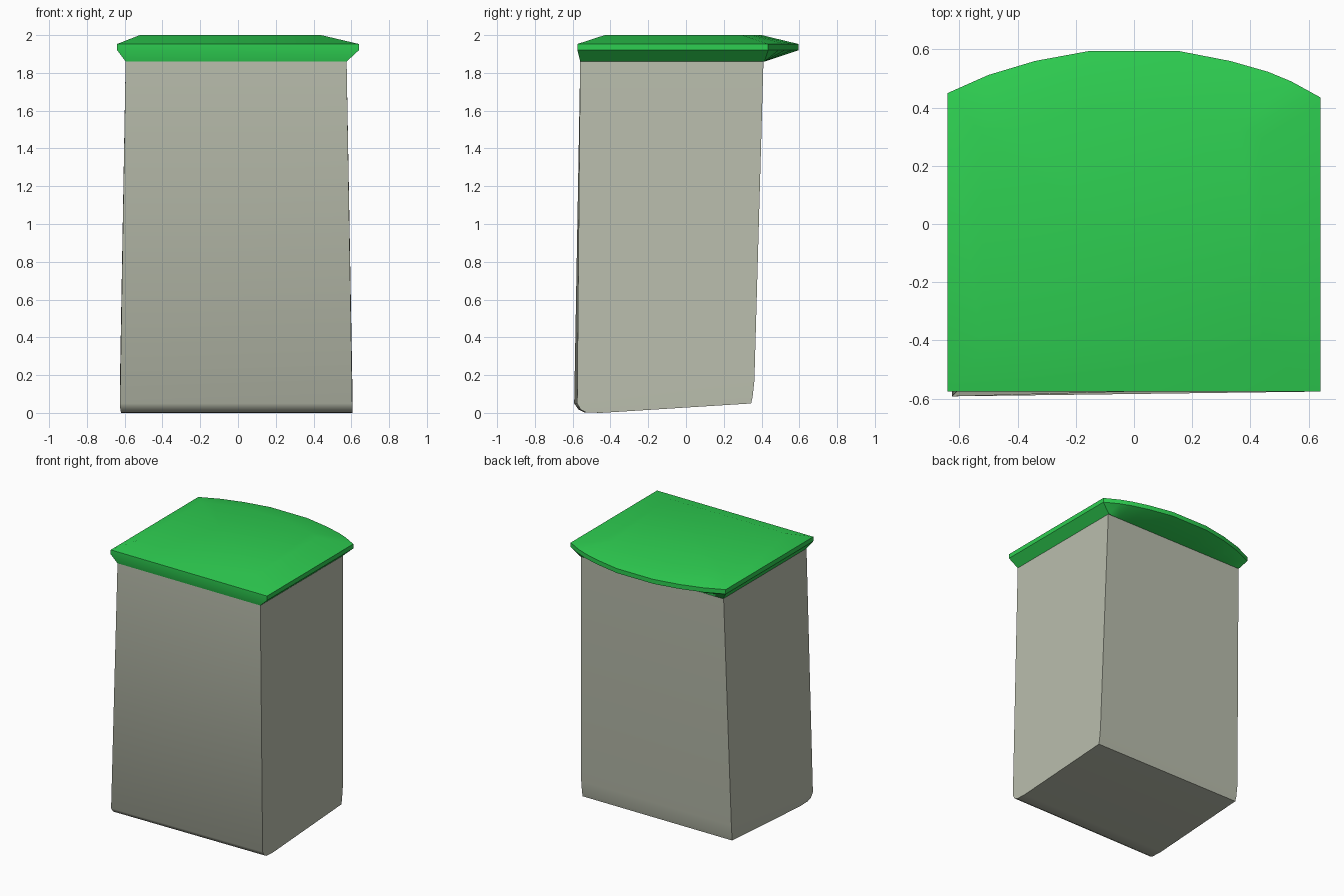
import bpy, bmesh, math

cube = bpy.data.objects.get("Cube")
if cube:
    bpy.data.objects.remove(cube, do_unlink=True)


def material(name, rgb):
    m = bpy.data.materials.new(name)
    m.use_nodes = True
    m.diffuse_color = (*rgb, 1)
    bsdf = next(n for n in m.node_tree.nodes if n.type == 'BSDF_PRINCIPLED')
    bsdf.inputs["Base Color"].default_value = (*rgb, 1)
    bsdf.inputs["Roughness"].default_value = 0.8
    return m


def loft(name, rings, mat, cap_top=True):
    """Skin a stack of equal-length rings, bottom to top, and cap the ends."""
    bm = bmesh.new()
    loops = [[bm.verts.new(p) for p in ring] for ring in rings]
    n = len(loops[0])
    for a, b in zip(loops, loops[1:]):
        for i in range(n):
            j = (i + 1) % n
            bm.faces.new((a[i], a[j], b[j], b[i]))
    bm.faces.new(loops[0][::-1])
    if cap_top:
        bm.faces.new(loops[-1])
    bmesh.ops.recalc_face_normals(bm, faces=bm.faces)
    mesh = bpy.data.meshes.new(name)
    bm.to_mesh(mesh)
    bm.free()
    mesh.materials.append(mat)
    obj = bpy.data.objects.new(name, mesh)
    bpy.context.collection.objects.link(obj)
    bpy.ops.object.select_all(action='DESELECT')
    obj.select_set(True)
    bpy.context.view_layer.objects.active = obj
    bpy.ops.object.shade_smooth_by_angle(angle=math.radians(35))
    return obj


beige = material("warm grey", (0.49, 0.515, 0.42))
green = material("bright green", (0.027, 0.62, 0.082))

# Bin body: tapered box with a sloping base and a rounded front lower edge
# level: left x, right x, front y (-x side), front y (+x side), front z, back y, back z
levels = [
    (-0.62, 0.605, -0.45, -0.45, 0.000, 0.345, 0.05),
    (-0.62, 0.605, -0.54, -0.53, 0.003, 0.347, 0.06),
    (-0.623, 0.605, -0.57, -0.558, 0.018, 0.352, 0.08),
    (-0.625, 0.605, -0.592, -0.576, 0.050, 0.362, 0.17),
    (-0.595, 0.575, -0.56, -0.56, 1.86, 0.41, 1.86),
]
loft("bin_body",
     [[(x0, f0, fz), (x1, f1, fz), (x1, by, bz), (x0, by, bz)]
      for x0, x1, f0, f1, fz, by, bz in levels], beige, cap_top=False)

# Lid: flared skirt, thin rim and bevelled top with a bowed back edge
front = [(-0.64, -0.575), (0.64, -0.575)]
back = [(0.64, 0.435), (0.54, 0.49), (0.46, 0.523), (0.33, 0.56), (0.15, 0.595),
        (-0.15, 0.595), (-0.34, 0.56), (-0.5, 0.512), (-0.64, 0.45)]
skirt = ([(-0.595, -0.56, 1.86), (0.575, -0.56, 1.86)]
         + [(x * 0.914 - 0.01, 0.415, 1.86) for x, y in back])
rim = [[(x, y, z) for x, y in front + back] for z in (1.92, 1.953)]
top = ([(-0.52, -0.43, 2.0), (0.44, -0.43, 2.0)]
       + [(x * 0.75 - 0.04, 0.30 + (y - 0.44) * 0.65, 2.0) for x, y in back])
loft("bin_lid", [skirt, *rim, top], green)
